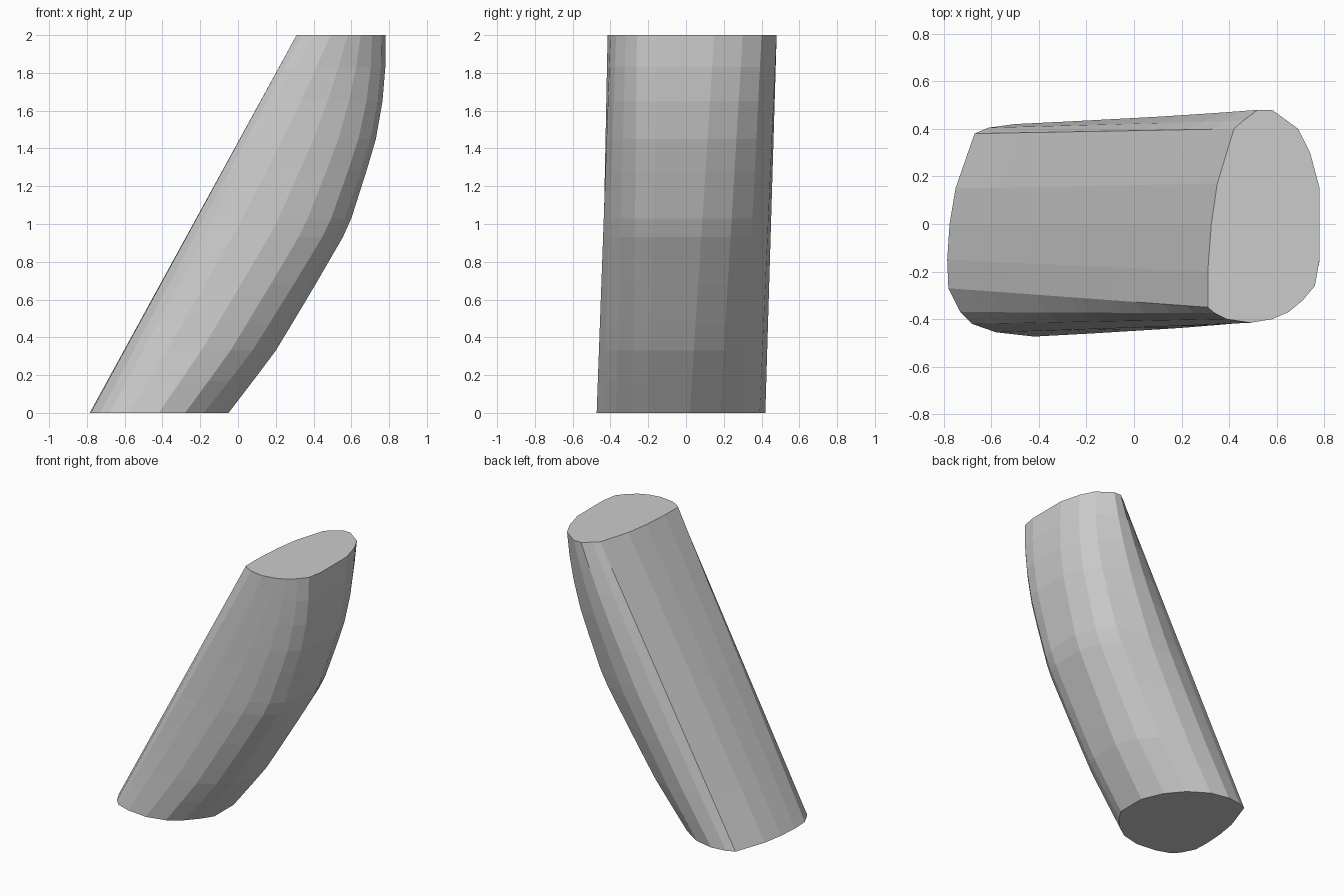
import bpy, bmesh

if "Cube" in bpy.data.objects:
    bpy.data.objects.remove(bpy.data.objects["Cube"])

# Matching outlines of the bottom and top cuts, counter-clockwise from the front left
bottom = [(-.78, -.27), (-.73, -.37), (-.68, -.42), (-.58, -.455), (-.42, -.473),
          (-.28, -.44), (-.18, -.37), (-.10, -.28), (-.05, -.2), (-.05, .02),
          (-.12, .18), (-.22, .30), (-.36, .39), (-.50, .42), (-.61, .405),
          (-.67, .38), (-.75, .15), (-.775, 0), (-.785, -.15)]
top = [(.31, -.35), (.34, -.375), (.39, -.40), (.49, -.415), (.58, -.40),
       (.65, -.37), (.71, -.32), (.76, -.26), (.78, -.15), (.78, .15),
       (.74, .30), (.69, .40), (.58, .48), (.52, .48), (.46, .435),
       (.42, .40), (.35, .17), (.325, 0), (.31, -.2)]

# Right-hand side profile as (z, x)
profile = [(0, -.05), (.17, .08), (.33, .20), (.47, .285), (.68, .41), (.93, .555),
           (1.03, .60), (1.28, .68), (1.45, .73), (1.65, .765), (1.83, .78), (2, .78)]

# Leaning column: straight on the left, bowed outward on the right
bm = bmesh.new()
rings = []
for z, x_right in profile:
    t = z / 2
    bulge = x_right - (-.05 + .83 * t)
    ring = []
    for (bx, by), (tx, ty) in zip(bottom, top):
        w = min(1, max(0, (tx - .42) / .30))
        ring.append(bm.verts.new((bx + (tx - bx) * t + w * bulge, by + (ty - by) * t, z)))
    rings.append(ring)

n = len(bottom)
for low, high in zip(rings, rings[1:]):
    for i in range(n):
        j = (i + 1) % n
        bm.faces.new((low[i], low[j], high[j], high[i]))
bm.faces.new(rings[0][::-1])
bm.faces.new(rings[-1])

mesh = bpy.data.meshes.new("leaning_column")
bm.to_mesh(mesh)
bm.free()
column = bpy.data.objects.new("leaning_column", mesh)
bpy.context.collection.objects.link(column)
